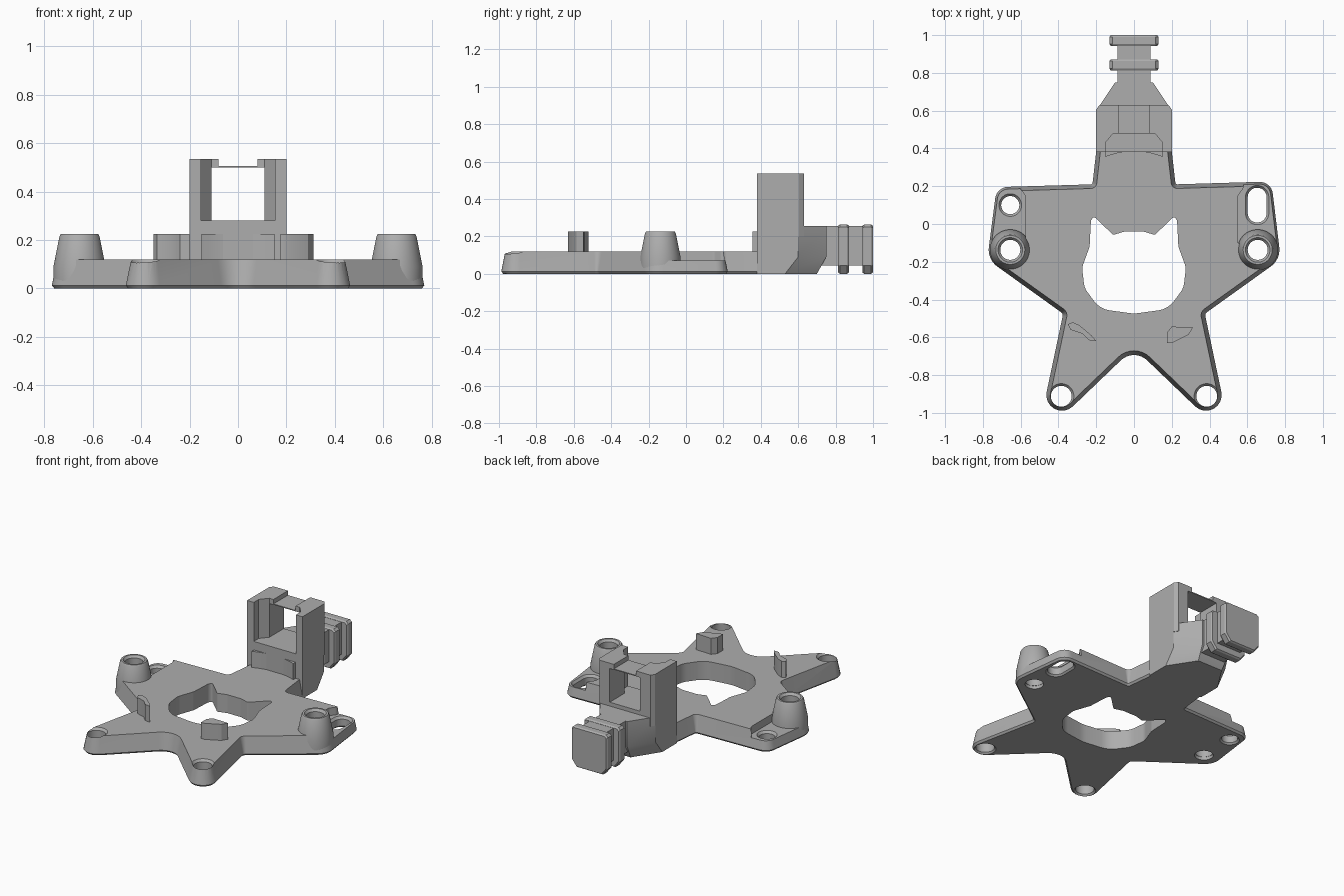
import bpy, bmesh, math
from mathutils import Vector

cube = bpy.data.objects.get("Cube")
if cube:
    bpy.data.objects.remove(cube, do_unlink=True)

grey = bpy.data.materials.new("plain grey")
grey.use_nodes = True
COLOUR = (0.42, 0.42, 0.42, 1)
grey.diffuse_color = COLOUR
grey.node_tree.nodes["Principled BSDF"].inputs["Base Color"].default_value = COLOUR


def loft(name, rings):
    """Solid through matching closed rings of 3D points."""
    bm = bmesh.new()
    loops = [[bm.verts.new(p) for p in ring] for ring in rings]
    n = len(loops[0])
    for a, b in zip(loops, loops[1:]):
        for i in range(n):
            j = (i + 1) % n
            bm.faces.new((a[i], a[j], b[j], b[i]))
    bm.faces.new(loops[0][::-1])
    bm.faces.new(loops[-1])
    bmesh.ops.recalc_face_normals(bm, faces=bm.faces)
    mesh = bpy.data.meshes.new(name)
    bm.to_mesh(mesh)
    bm.free()
    mesh.materials.append(grey)
    ob = bpy.data.objects.new(name, mesh)
    bpy.context.collection.objects.link(ob)
    return ob


def at(points, z):
    return [(p[0], p[1], z) for p in points]


def prism(name, points, z0, z1):
    return loft(name, [at(points, z0), at(points, z1)])


def box(name, x0, x1, y0, y1, z0, z1):
    return prism(name, [(x0, y0), (x1, y0), (x1, y1), (x0, y1)], z0, z1)


def mirrored(half):
    """Closed outline from its +x half; points on the centre line stay single."""
    return half + [(-p[0], *p[1:]) for p in reversed(half) if p[0] > 0]


def rounded(points, steps=8):
    """Replace each (x, y, radius) corner by a fillet arc."""
    out = []
    for i, (x, y, r) in enumerate(points):
        p = Vector((x, y))
        a = Vector(points[i - 1][:2]) - p
        b = Vector(points[(i + 1) % len(points)][:2]) - p
        if r == 0:
            out.append(p)
            continue
        half = a.angle(b) / 2
        t = min(r / math.tan(half), a.length * 0.48, b.length * 0.48)
        r = t * math.tan(half)
        a.normalize()
        b.normalize()
        c = p + (a + b).normalized() * (r / math.sin(half))
        u, v = p + a * t - c, p + b * t - c
        sweep = u.angle_signed(v)
        for k in range(steps + 1):
            s = -sweep * k / steps
            out.append(c + Vector((u.x * math.cos(s) - u.y * math.sin(s),
                                   u.x * math.sin(s) + u.y * math.cos(s))))
    return out


def inset(points, d):
    """Move a counter-clockwise outline inward by d."""
    out = []
    for i, p in enumerate(points):
        e = (p - points[i - 1]).normalized()
        f = (points[(i + 1) % len(points)] - p).normalized()
        n = Vector((-e.y - f.y, e.x + f.x)).normalized()
        out.append(p + n * d / max(0.5, n.dot(Vector((-e.y, e.x)))))
    return out


def circle(x, y, r, stretch=0, n=40):
    """Circle, or a slot lengthened along y by stretch each way."""
    pts = []
    for i in range(n):
        a = 2 * math.pi * (i + 0.5) / n
        s = math.sin(a)
        pts.append((x + r * math.cos(a), y + r * s + math.copysign(stretch, s)))
    return pts


def bore(x, y, r, top, stretch=0):
    """Hole cutter with a small countersink at both ends."""
    levels = [(-0.01, 0.02), (0.01, 0.0), (top - 0.015, 0.0), (top + 0.01, 0.02)]
    return loft("bore_cutter", [at(circle(x, y, r + e, stretch), z) for z, e in levels])


def boolean(ob, tools, operation="DIFFERENCE"):
    bpy.context.view_layer.objects.active = ob
    for tool in tools:
        tool.hide_render = True
        mod = ob.modifiers.new("cut", "BOOLEAN")
        mod.operation, mod.solver, mod.object = operation, "EXACT", tool
        bpy.ops.object.modifier_apply(modifier=mod.name)
        bpy.data.objects.remove(tool, do_unlink=True)


# Star-shaped base plate with drafted walls
half = [(0, -0.655, 0.1), (0.518, -1.152, 0.083), (0.375, -0.475, 0.02),
        (0.777, -0.187, 0.11), (0.727, 0.225, 0.07), (0.22, 0.21, 0.01),
        (0.2, 0.385, 0), (0.185, 0.5, 0)]
corners = mirrored(half)
# The ear on the right side is slightly shorter than the left one
corners = [(x, y - 0.03 if x < -0.5 and y > 0.2 else y, r) for x, y, r in corners]
outline = rounded(corners)
plate = loft("base_plate", [at(inset(outline, 0.01), 0), at(outline, 0.012),
                            at(inset(outline, 0.022), 0.12)])

# Central opening
opening = mirrored([(0, -0.475, 0.2), (0.18, -0.45, 0.12), (0.262, -0.34, 0.1),
                    (0.275, -0.23, 0.08), (0.235, -0.12, 0.06), (0.228, 0.02, 0.03),
                    (0.212, 0.04, 0.01), (0.11, -0.058, 0.01), (0.05, -0.04, 0.03)])
cutters = [prism("opening_cutter", rounded(opening, 4), -0.1, 0.3)]

# Lowered ear shelves, with a round hole on one and a slot on the other
for side, inner, back in ((1, 0.55, 0.5), (-1, 0.575, 0.5)):
    shelf = [(inner, -0.1, 0), (0.9, -0.1, 0), (0.9, back, 0),
             (inner + 0.03, back, 0), (inner + 0.03, 0.19, 0.03), (inner, 0.15, 0.03)]
    pts = [(side * p.x, p.y) for p in rounded(shelf)]
    cutters.append(prism("shelf_cutter", pts, 0.07, 0.3))
cutters.append(bore(0.652, 0.1, 0.05, 0.07, 0.042))
cutters.append(bore(-0.655, 0.1, 0.048, 0.07))

# Foot and tower holes
for side in (1, -1):
    cutters.append(bore(side * 0.385, -0.912, 0.055, 0.12))
    cutters.append(prism("tower_cutter", circle(side * 0.655, -0.137, 0.055), -0.1, 0.3))
boolean(plate, cutters)

# Conical mounting towers
for side, name in ((1, "left_tower"), (-1, "right_tower")):
    x, y = side * 0.655, -0.137
    tower = loft(name, [at(circle(x, y, r), z) for z, r in
                        ((0.02, 0.108), (0.09, 0.108), (0.215, 0.083), (0.225, 0.077))])
    boolean(tower, [bore(x, y, 0.053, 0.225)])

# Locating pegs
prism("right_peg", [(-0.35, -0.53), (-0.325, -0.52), (-0.29, -0.535), (-0.225, -0.59),
                    (-0.2, -0.62), (-0.24, -0.615), (-0.275, -0.58), (-0.335, -0.56)][::-1],
      0.1, 0.225)
prism("left_peg", [(0.175, -0.63), (0.2, -0.63), (0.29, -0.585), (0.312, -0.548),
                   (0.2, -0.543), (0.175, -0.575)], 0.1, 0.225)


# Upright block: tapered foot, then the window frame above it
def block_ring(shoulder, end, end_x, z):
    return at(mirrored([(0.2, 0.38), (0.2, shoulder), (end_x, end)]), z)


block = loft("upright_foot", [block_ring(0.53, 0.70, 0.09, 0), block_ring(0.6, 0.75, 0.1, 0.09),
                              block_ring(0.6, 0.75, 0.1, 0.255)])
frame = loft("window_frame", [block_ring(0.605, 0.63, 0.183, z) for z in (0.2, 0.535)])
pocket = mirrored([(0.152, 0.3), (0.152, 0.43), (0.11, 0.48)])
boolean(frame, [box("window_cutter", -0.11, 0.11, 0.47, 0.9, 0.28, 0.5),
                prism("pocket_cutter", pocket, 0.28, 0.7),
                box("top_cutter", -0.08, 0.08, 0.3, 0.9, 0.506, 0.7)])

# Curved ledge at the foot of the block
arc = [(x / 100, 0.385 - 1.3 * (x / 100) ** 2) for x in range(15, -16, -3)]
prism("curved_ledge", [(-0.15, 0.4), (0.15, 0.4)] + arc, 0.1, 0.225)

# Ribbed tail
box("tail_neck", -0.087, 0.087, 0.7, 0.99, 0.045, 0.255)
for name, y0, y1 in (("inner_rib", 0.813, 0.872), ("outer_rib", 0.943, 1.0)):
    section = mirrored([(0.095, 0.0), (0.13, 0.045), (0.13, 0.25), (0.115, 0.263)])
    ring = lambda y, s: [(x * s, y, 0.132 + (z - 0.132) * s) for x, z in section]
    loft(name, [ring(y0, 0.95), ring(y0 + 0.01, 1), ring(y1 - 0.01, 1), ring(y1, 0.95)])

# Smooth the round walls, keep the edges crisp
for ob in bpy.context.collection.objects:
    if ob.type == "MESH" and grey.name in ob.data.materials:
        bpy.ops.object.select_all(action="DESELECT")
        ob.select_set(True)
        bpy.context.view_layer.objects.active = ob
        bpy.ops.object.shade_smooth_by_angle(angle=math.radians(30))
